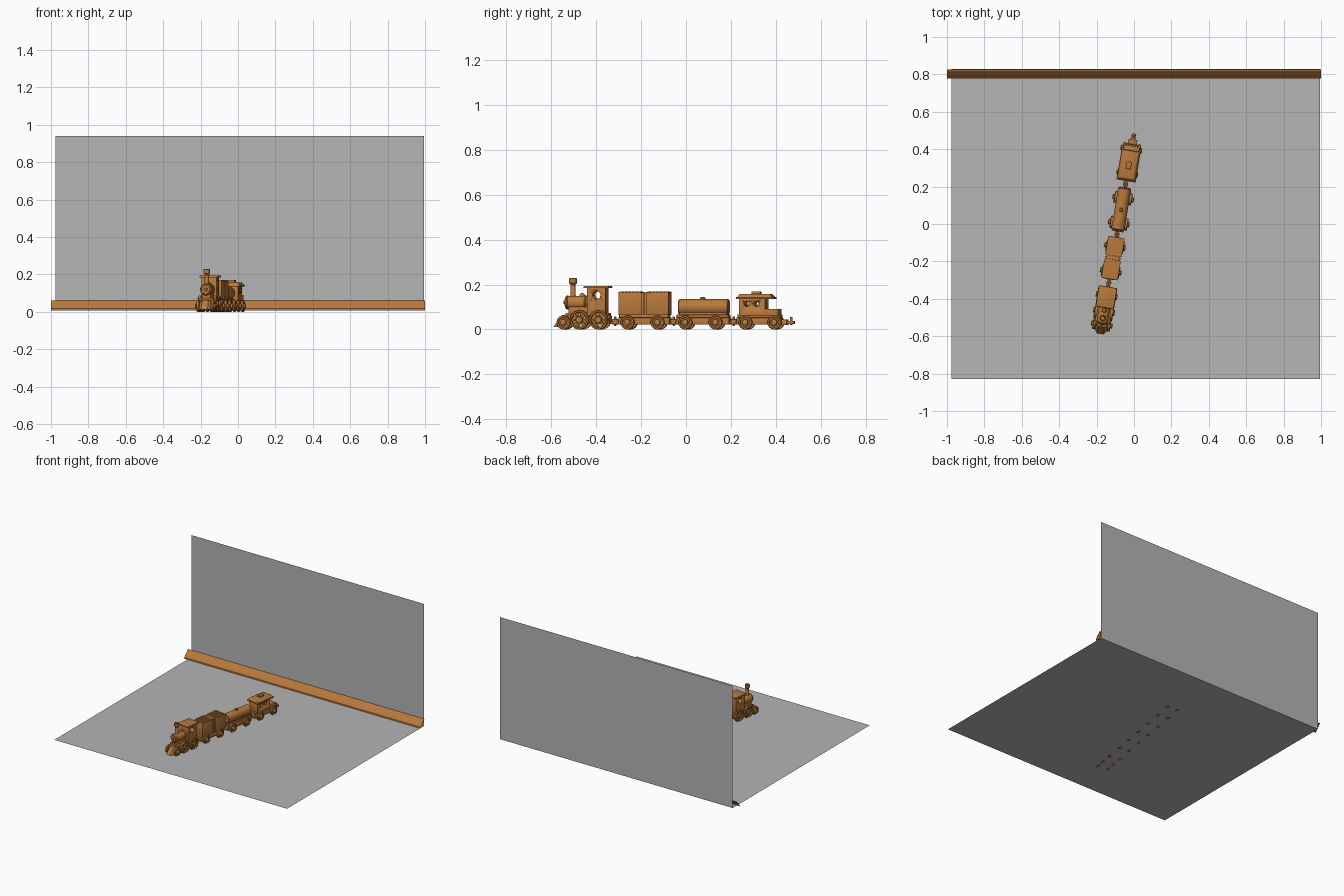
import bpy, bmesh, math
from mathutils import Matrix, Vector

if "Cube" in bpy.data.objects:
    bpy.data.objects.remove(bpy.data.objects["Cube"])

def material(name, col):
    m = bpy.data.materials.new(name)
    m.diffuse_color = (*col, 1)
    m.use_nodes = True
    m.node_tree.nodes["Principled BSDF"].inputs["Base Color"].default_value = m.diffuse_color
    return m

WOOD = material("warm_wood", (0.48, 0.19, 0.045))
GREY = material("room_grey", (0.46, 0.46, 0.46))

# The whole train lies on one slightly turned line
ANG = math.radians(-9.6)
TRAIN = Matrix.Translation((-0.0815, 0, 0)) @ Matrix.Rotation(ANG, 4, 'Z')
AX = {'x': Matrix.Rotation(math.pi / 2, 4, 'Y'),
      'y': Matrix.Rotation(-math.pi / 2, 4, 'X'),
      'z': Matrix.Identity(4)}

def finish(name, bm, mat=WOOD, world=True, fix=True):
    if fix:
        bmesh.ops.recalc_face_normals(bm, faces=bm.faces[:])
    if world:
        bm.transform(TRAIN)
    me = bpy.data.meshes.new(name)
    bm.to_mesh(me)
    bm.free()
    ob = bpy.data.objects.new(name, me)
    bpy.context.collection.objects.link(ob)
    me.materials.append(mat)
    bpy.ops.object.select_all(action='DESELECT')
    bpy.context.view_layer.objects.active = ob
    ob.select_set(True)
    bpy.ops.object.shade_smooth_by_angle(angle=math.radians(35))
    return ob

def along(y):
    return y / math.cos(ANG)

def block(name, y0, y1, z0, z1, half, x=0, bevel=0.002, inset=0):
    """Box along the train; inset narrows its top."""
    bm = bmesh.new()
    bmesh.ops.create_cube(bm, size=1)
    a, b = along(y0), along(y1)
    for v in bm.verts:
        i = inset if v.co.z > 0 else 0
        v.co = (x + math.copysign(half - i, v.co.x),
                (a + i) if v.co.y < 0 else (b - i),
                z1 if v.co.z > 0 else z0)
    if bevel:
        bmesh.ops.bevel(bm, geom=bm.edges[:], offset=bevel, segments=2, profile=0.5, affect='EDGES')
    return finish(name, bm)

def lathe(name, prof, centre, axis, n=32):
    """Turned part: (radius, height) points spun about an axis."""
    bm = bmesh.new()
    rings = [[bm.verts.new((r * math.cos(2 * math.pi * k / n), r * math.sin(2 * math.pi * k / n), h))
              for k in range(n)] for r, h in prof]
    for p, q in zip(rings, rings[1:]):
        for k in range(n):
            bm.faces.new((p[k], p[(k + 1) % n], q[(k + 1) % n], q[k]))
    bmesh.ops.remove_doubles(bm, verts=bm.verts[:], dist=1e-6)
    c = Vector((centre[0], along(centre[1]), centre[2]))
    bm.transform(Matrix.Translation(c) @ AX[axis])
    return finish(name, bm)

def rod(name, r, length, centre, axis, n=24, soft=0.002):
    h = length / 2
    return lathe(name, [(0, -h), (r - soft, -h), (r, -h + soft), (r, h - soft), (r - soft, h), (0, h)],
                 centre, axis, n)

def cut(ob, cutter):
    mod = ob.modifiers.new("hole", 'BOOLEAN')
    mod.operation, mod.solver, mod.object = 'DIFFERENCE', 'EXACT', cutter
    bpy.context.view_layer.objects.active = ob
    bpy.ops.object.modifier_apply(modifier=mod.name)
    bpy.data.objects.remove(cutter)

def wheels(name, y, r):
    """Pair of dished wheels with hubs on an axle."""
    rod(name + "_axle", 0.006, 0.09, (0, y, r), 'x', 12)
    for s in (-1, 1):
        prof = [(0, .032), (r * .93, .032), (r, .035), (r, .045), (r * .92, .048), (r * .72, .048),
                (r * .66, .043), (r * .46, .043), (r * .42, .054), (r * .3, .057), (0, .058)]
        lathe(name + "_wheel", [(a, s * h) for a, h in prof], (0, y, r), 'x')

def drivers(name, y, r):
    """Pair of larger spoked wheels."""
    rod(name + "_axle", 0.006, 0.09, (0, y, r), 'x', 12)
    for s in (-1, 1):
        rim = [(.76, .034), (1, .034), (1, .048), (.94, .051), (.8, .051), (.76, .048), (.76, .034)]
        lathe(name + "_rim", [(a * r, s * h) for a, h in rim], (0, y, r), 'x')
        rod(name + "_hub", r * .36, .024, (s * .046, y, r), 'x')
        bm = bmesh.new()
        for k in range(8):
            M = (Matrix.Translation((s * .042, along(y), r)) @ Matrix.Rotation(k * math.pi / 4, 4, 'X')
                 @ Matrix.Translation((0, 0, r * .57)) @ Matrix.Diagonal((.01, r * .2, r * .5, 1)))
            bmesh.ops.create_cube(bm, size=1, matrix=M)
        finish(name + "_spokes", bm)

def coupling(y):
    block("coupling_bar", y - .024, y + .024, .024, .036, .009)
    rod("coupling_knob", .014, .024, (0, y, .034), 'z', 20)
    rod("coupling_pin", .005, .042, (0, y, .037), 'z', 12)

# ---- Engine ----
bm = bmesh.new()
plan = [(-.045, -.528), (-.045, -.55), (-.018, -.592), (.018, -.592), (.045, -.55), (.045, -.528)]
low = [bm.verts.new((x, y - .003, .012)) for x, y in plan]
top = [bm.verts.new((x * .85, -.528 + (y + .528) * .45, .064)) for x, y in plan]
bm.faces.new(low)
bm.faces.new(top)
for k in range(6):
    j = (k + 1) % 6
    bm.faces.new((low[k], low[j], top[j], top[k]))
finish("cow_catcher", bm)
block("engine_frame", -.545, -.335, .026, .062, .03)
block("engine_running_board", -.53, -.34, .062, .074, .04)
block("boiler_saddle", -.52, -.43, .072, .1, .024)
rod("boiler", .03, .105, (0, -.483, .12), 'y', 32, .003)
for y in (-.527, -.445):
    rod("boiler_band", .032, .008, (0, y, .12), 'y', 32)
lathe("boiler_front", [(0, -.01), (.007, -.009), (.009, -.003), (.022, -.002), (.024, .004), (0, .006)],
      (0, -.535, .12), 'y')
lathe("chimney", [(0, .14), (.016, .14), (.012, .152), (.011, .198), (.017, .206), (.017, .227),
                  (.015, .229), (.011, .229), (.01, .21), (0, .21)], (0, -.503, 0), 'z')
lathe("steam_dome", [(0, .14), (.012, .14), (.012, .154), (.008, .16), (0, .162)], (0, -.462, 0), 'z', 24)
cab = block("cab", -.435, -.352, .07, .186, .041)
cut(cab, rod("window_cutter", .018, .2, (0, -.392, .153), 'x'))
block("cab_roof", -.449, -.335, .184, .194, .05, inset=.002)
wheels("engine_front", -.538, .031)
drivers("engine_middle", -.467, .043)
drivers("engine_rear", -.382, .043)

# ---- Wagon chassis, couplings and wheels ----
for name, y0, y1, wa, wb in (("box_wagon", -.296, -.07, -.253, -.12),
                             ("tank_wagon", -.04, .196, .004, .138),
                             ("caboose", .23, .428, .271, .4)):
    block(name + "_frame", y0, y1, .022, .054, .03)
    block(name + "_deck", y0 + .004, y1 - .004, .052, .066, .034)
    wheels(name + "_front", wa, .031)
    wheels(name + "_rear", wb, .031)
for y in (-.315, -.055, .213):
    coupling(y)

# ---- Box wagon load: two boxes with narrow slats between ----
for y0, y1 in ((-.294, -.191), (-.171, -.071)):
    block("cargo_box", y0, y1, .064, .166, .044)
    for k in range(6):
        y = y0 + .012 + k * .0155
        block("box_batten", y - .005, y + .005, .16, .169, .0445, bevel=0)
block("box_spine", -.195, -.167, .064, .164, .036)
for s in (-1, 1):
    block("box_slat", -.184, -.178, .064, .166, .004, x=s * .039, bevel=0)

# ---- Tank wagon ----
rod("tank", .035, .226, (0, .08, .1), 'y', 40, .004)
block("tank_saddle", -.025, .185, .06, .08, .024)
rod("tank_hatch", .012, .014, (0, .075, .136), 'z')
rod("tank_hatch_cap", .008, .008, (0, .075, .141), 'z', 20)

# ---- Caboose ----
body = block("caboose_body", .243, .36, .06, .142, .042)
for y in (.276, .32):
    cut(body, rod("window_cutter", .011, .2, (0, y, .115), 'x'))
    for s in (-1, 1):
        lathe("window_ring", [(.011, -.002), (.014, -.002), (.014, .002), (.011, .002), (.011, -.002)],
              (s * .043, y, .115), 'x')
block("caboose_rear_body", .355, .418, .06, .091, .042)
block("caboose_roof_edge", .23, .395, .136, .144, .052)
block("caboose_roof", .234, .391, .143, .158, .05, inset=.012)
block("caboose_roof_hatch", .293, .333, .156, .17, .014)
block("tail_step", .425, .452, .02, .044, .024)
block("tail_bar", .445, .483, .024, .038, .011)
rod("tail_pin", .006, .036, (0, .468, .038), 'z', 14)

# ---- Room: floor, back wall and open skirting strip ----
def sheet(name, pts, x0, x1, mat):
    """Strip of (y, z) points swept along x."""
    bm = bmesh.new()
    a = [bm.verts.new((x0, y, z)) for y, z in pts]
    b = [bm.verts.new((x1, y, z)) for y, z in pts]
    for k in range(len(pts) - 1):
        bm.faces.new((a[k], b[k], b[k + 1], a[k + 1]))
    return finish(name, bm, mat, world=False, fix=False)

sheet("floor", [(-.828, .006), (.828, .006)], -.975, .995, GREY)
sheet("back_wall", [(.828, .006), (.828, .94)], -.975, .995, GREY)
sheet("skirting", [(.778, .007), (.779, .017), (.785, .021), (.79, .03), (.799, .04),
                   (.809, .047), (.814, .056), (.82, .06), (.827, .061)], -1, 1, WOOD)
